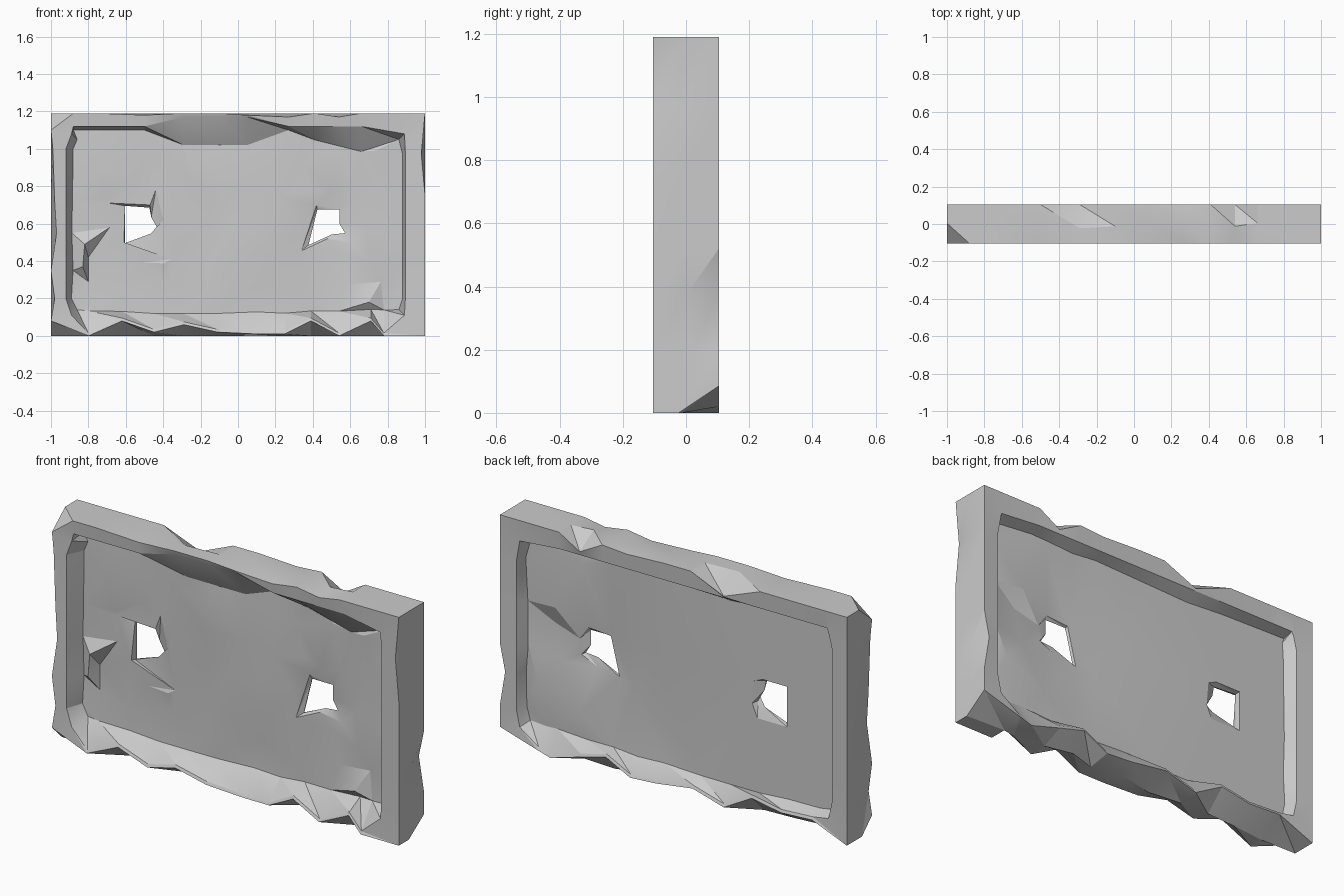
import bpy, bmesh, math, random
from mathutils import Vector
from mathutils.geometry import delaunay_2d_cdt

cube = bpy.data.objects.get("Cube")
if cube:
    bpy.data.objects.remove(cube)
random.seed(7)
W, H, T = 1.0, 1.19, 0.104
FRONT, BACK = -.008, .04      # depth of the sunken faces

stone = bpy.data.materials.new("grey_stone")
stone.use_nodes = True
stone.diffuse_color = (0.6, 0.6, 0.6, 1)
stone.node_tree.nodes["Principled BSDF"].inputs["Base Color"].default_value = (0.6, 0.6, 0.6, 1)


def inside(p, poly):
    """Even-odd test for a point in a polygon."""
    hit = False
    for (ax, az), (bx, bz) in zip(poly, poly[1:] + poly[:1]):
        if (az > p[1]) != (bz > p[1]) and p[0] < ax + (p[1] - az) * (bx - ax) / (bz - az):
            hit = not hit
    return hit


def flat(loop):
    return [(v.co.x, v.co.z) for v in loop]


def bridge(bm, a, b):
    """Triangle strip between two closed loops."""
    n = len(a)
    for i in range(n):
        j = (i + 1) % n
        bm.faces.new((a[i], a[j], b[j]))
        bm.faces.new((a[i], b[j], b[i]))


def panel(bm, border, holes, extra):
    """Triangulated sheet between the frame border and the holes."""
    verts, edges = [], []
    for loop in [border] + holes:
        s, n = len(verts), len(loop)
        verts += loop
        edges += [(s + i, s + (i + 1) % n) for i in range(n)]
    outline, gaps = flat(border), [flat(h) for h in holes]
    for x, y, z in extra:
        if inside((x, z), outline) and not any(inside((x, z), g) for g in gaps):
            verts.append(bm.verts.new((x, y, z)))
    pts = [Vector((v.co.x, v.co.z)) for v in verts]
    out, _, faces, orig, _, _ = delaunay_2d_cdt(pts, edges, [], 0, 1e-5)
    for f in faces:
        c = sum((out[i] for i in f), Vector((0, 0))) / len(f)
        if inside(c, outline) and not any(inside(c, g) for g in gaps):
            tri = [verts[orig[i][0]] for i in f if orig[i]]
            if len(set(tri)) == 3 and not bm.faces.get(tri):
                bm.faces.new(tri)


# Chipped outline: position along the side, chip at the front, chip at the back
bottom = [(-.8, 0, .08), (-.62, .08, .07), (-.45, .02, .1), (-.29, .06, .01), (-.11, .02, .06),
          (.1, .01, .03), (.25, .01, .02), (.39, .08, .09), (.54, 0, .05), (.71, .08, 0), (.78, 0, .02)]
right = [(.2, 0, 0), (.38, 0, .03), (.52, 0, 0), (.75, 0, 0), (.97, .02, 0)]
top = [(.66, 0, 0), (.54, .02, .07), (.41, 0, 0), (.27, .02, .01), (.05, .01, 0),
       (-.1, 0, 0), (-.29, 0, .08), (-.5, .01, 0), (-.75, 0, 0), (-.88, 0, 0)]
left = [(1.0, .01, 0), (.72, .02, 0), (.55, .03, 0), (.35, 0, 0), (.2, .02, 0)]

stations = [(-W, 0, 1, 1, .08, 0)] + [(x, 0, 0, 1, f, b) for x, f, b in bottom]
stations += [(W, 0, -1, 1, 0, .085)] + [(W, z, -1, 0, f, b) for z, f, b in right]
stations += [(W, H, -1, -1, 0, 0)] + [(x, H, 0, -1, f, b) for x, f, b in top]
stations += [(-W, H, 1, -1, .09, 0)] + [(-W, z, 1, 0, f, b) for z, f, b in left]

bm = bmesh.new()
rings = [[] for _ in range(7)]
for x, z, nx, nz, chip, back_chip in stations:
    corner = nx and nz
    wobble = random.uniform(-.012, .012)
    rim, inner, back_rim, back_inner = .08, .11 + wobble, .09, .115 + wobble
    if corner:
        rim, inner, back_rim, back_inner = .11, .14, .11, .13
    elif nz == 1:                       # low sloping sill
        rim, inner, back_rim = chip + .015, .13 + wobble, back_chip + .015
    elif nx == -1:                      # upright flat post
        rim, inner = .105, .12
    elif nz == -1:                      # lintel, worn in the middle, deep at one end
        rim, inner = (.02, .17) if -.3 < x < .06 else (.07, .09)
        if x > .4:
            inner = .14 + (x - .4) * .25
    slide = (0, chip) if corner else (nx * chip, nz * chip)
    back_slide = (0, back_chip) if corner else (nx * back_chip, nz * back_chip)
    slide = (slide[0], slide[1] * (nz if corner else 1))
    back_slide = (back_slide[0], back_slide[1] * (nz if corner else 1))
    profile = [(nx * inner, FRONT, nz * inner), (nx * rim, -T + .006, nz * rim),
               (slide[0], -T, slide[1]), (0, random.uniform(-.03, .03), 0),
               (back_slide[0], T, back_slide[1]),
               (nx * back_rim, T - .006, nz * back_rim), (nx * back_inner, BACK, nz * back_inner)]
    for ring, (dx, y, dz) in zip(rings, profile):
        ring.append(bm.verts.new((x + dx, y, z + dz)))

# Rough raised frame on both sides
for a, b in zip(rings, rings[1:]):
    bridge(bm, a, b)

# Two ragged holes through the thin sheet, wider at the front
hole_shapes = [
    ([(-.69, .71), (-.47, .70), (-.44, .78), (-.40, .62), (-.355, .41), (-.61, .50)],
     [(-.61, .70), (-.47, .70), (-.42, .68), (-.41, .56), (-.44, .49), (-.61, .49)], BACK),
    ([(.42, .70), (.60, .78), (.64, .60), (.60, .50), (.48, .52), (.34, .455)],
     [(.42, .68), (.55, .69), (.60, .62), (.59, .54), (.50, .50), (.37, .48)], .018)]
front_holes, back_holes = [], []
for wide, narrow, depth in hole_shapes:
    cx = sum(p[0] for p in narrow) / 6
    cz = sum(p[1] for p in narrow) / 6
    front = [bm.verts.new((x, FRONT, z)) for x, z in wide]
    back = [bm.verts.new((x, depth, z)) for x, z in narrow]
    middle = [bm.verts.new((cx + (x - cx) * k, (FRONT + depth) / 2, cz + (z - cz) * k))
              for (x, z), k in zip(narrow, (.95, .85, .4, .8, .5, .95))]
    bridge(bm, front, middle)
    bridge(bm, middle, back)
    front_holes.append(front)
    back_holes.append(back)

# Gently uneven front face with splinters low on one side
bumps = [(-.82, -.05, .49), (-.51, -.005, .39), (-.80, .005, .42), (-.83, -.05, .37),
         (-.62, -.005, .25), (-.80, .005, .29), (.70, -.04, .18)]
for i in range(9):
    for j in range(5):
        x = -.72 + i * .18 + random.uniform(-.05, .05)
        z = .24 + j * .18 + random.uniform(-.05, .05)
        if x > -.5 or z > .55:
            bumps.append((x, FRONT + random.uniform(-.01, .006), z))
panel(bm, rings[0], front_holes, bumps)

# Flat back face, sunken and broken into facets around one hole
facets = [(.57, .045, 1.03), (.28, .022, .46), (.72, .05, .76), (.74, .012, .66),
          (.70, .02, .48), (.82, .055, .36), (.58, .045, .25), (.18, .035, .7)]
panel(bm, rings[6], back_holes, facets)

bmesh.ops.recalc_face_normals(bm, faces=bm.faces)
mesh = bpy.data.meshes.new("stone_slab")
bm.to_mesh(mesh)
bm.free()
mesh.materials.append(stone)
slab = bpy.data.objects.new("stone_slab", mesh)
bpy.context.collection.objects.link(slab)
bpy.context.view_layer.objects.active = slab
slab.select_set(True)
bpy.ops.object.shade_smooth_by_angle(angle=math.radians(20))
